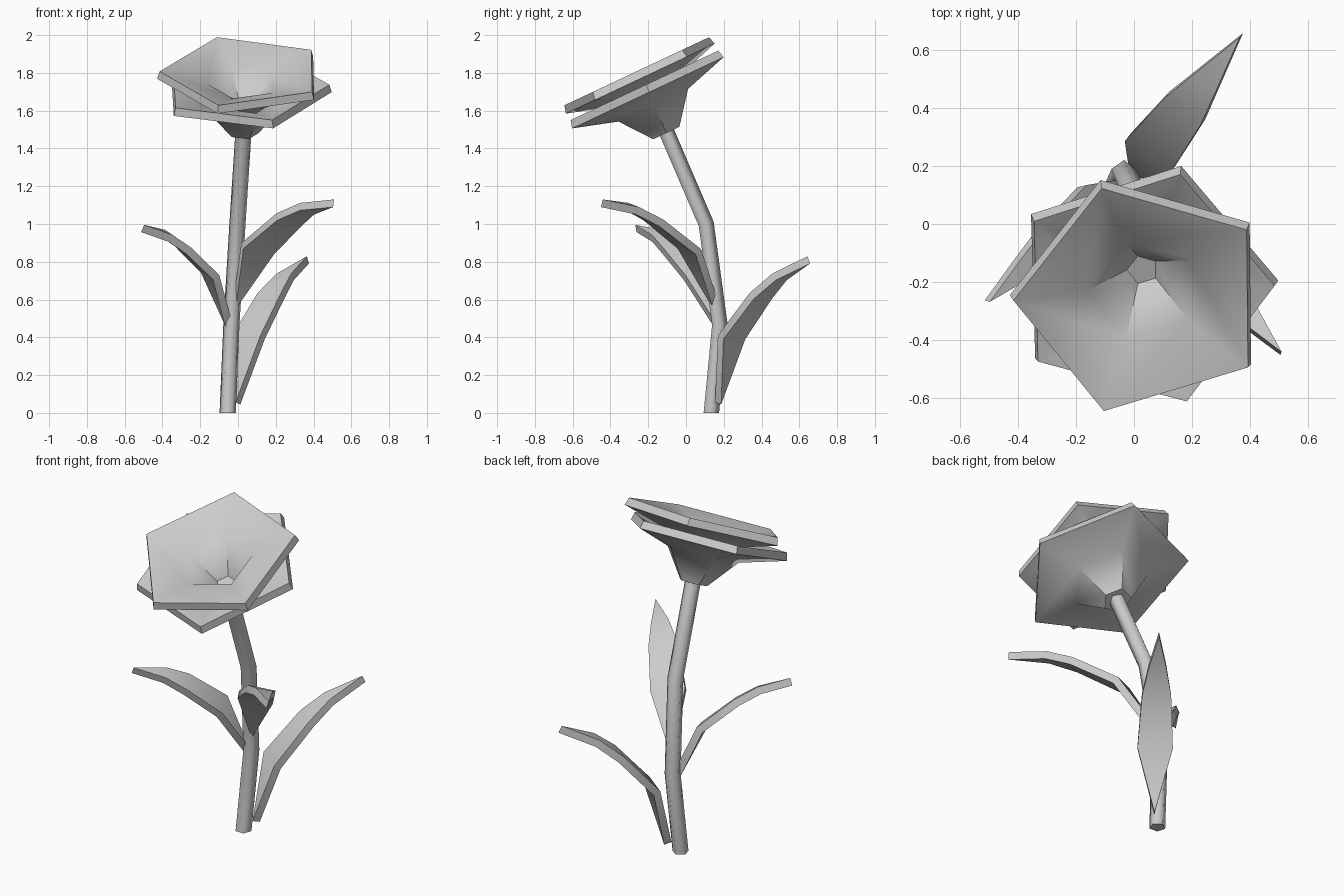
import bpy, math
from mathutils import Vector, Matrix

if "Cube" in bpy.data.objects:
    bpy.data.objects.remove(bpy.data.objects["Cube"])

grey = bpy.data.materials.new("light_grey")
grey.diffuse_color = (0.6, 0.6, 0.6, 1)
grey.use_nodes = True
grey.node_tree.nodes["Principled BSDF"].inputs["Base Color"].default_value = grey.diffuse_color


def add_part(name, verts, faces, thickness=0, offset=0, angle=35):
    mesh = bpy.data.meshes.new(name)
    mesh.from_pydata(verts, [], faces)
    mesh.materials.append(grey)
    obj = bpy.data.objects.new(name, mesh)
    bpy.context.collection.objects.link(obj)
    bpy.ops.object.select_all(action='DESELECT')
    obj.select_set(True)
    bpy.context.view_layer.objects.active = obj
    if thickness:
        mod = obj.modifiers.new("thickness", 'SOLIDIFY')
        mod.thickness, mod.offset = thickness, offset
        bpy.ops.object.modifier_apply(modifier=mod.name)
    bpy.ops.object.shade_smooth_by_angle(angle=math.radians(angle))
    return obj


def bridge(rings, n):
    """Outward quads between consecutive rings of n vertices."""
    return [(r * n + i, r * n + (i + 1) % n, (r + 1) * n + (i + 1) % n, (r + 1) * n + i)
            for r in range(rings - 1) for i in range(n)]


# Stem: five-sided tube along a bent path
path = [Vector(p) for p in ((-0.055, 0.13, 0), (-0.035, 0.175, 0.47),
                            (-0.003, 0.103, 1.0), (0.029, -0.108, 1.49))]
SIDES = 5
verts = []
for i, p in enumerate(path):
    along = (path[min(i + 1, 3)] - path[max(i - 1, 0)]).normalized()
    if i == 0:
        along = Vector((0, 0, 1))
    turn = Vector((0, 0, 1)).rotation_difference(along)
    for k in range(SIDES):
        a = math.tau * k / SIDES + 0.3
        verts.append(p + turn @ Vector((0.045 * math.cos(a), 0.045 * math.sin(a), 0)))
faces = bridge(4, SIDES) + [tuple(reversed(range(SIDES))), tuple(range(15, 20))]
add_part("stem", verts, faces, angle=75)

# Flower: two nested five-pointed funnels along a tilted axis
flower_frame = (Matrix.Translation((0.03, -0.10, 1.47))
                @ Matrix.Rotation(math.radians(25.2), 4, 'X'))


def petal_cup(name, start_deg, lift, size):
    verts = []
    for r, h in ((0.055, 0.05), (0.19, 0.215), (0.445, 0.29)):
        for k in range(5):
            a = math.radians(start_deg + 72 * k)
            verts.append(flower_frame @ Vector((r * size * math.cos(a),
                                                r * size * math.sin(a), h + lift)))
    # faces look into the cup, thickness grows outwards
    faces = [tuple(reversed(f)) for f in bridge(3, 5)] + [tuple(range(5))]
    return add_part(name, verts, faces, 0.045, -1, 40)


petal_cup("outer_petals", 1.5, 0, 1.02)
petal_cup("inner_petals", 36.5, 0.085, 1.0)

# Leaf outline: distance out, height, half width, from base to tip
OUTLINE = ((0, 0, 0), (0.09, 0.35, 0.095), (0.286, 0.57, 0.078),
           (0.41, 0.67, 0.048), (0.606, 0.76, 0))


def leaf(name, base, tip, droop_deg, roll_deg, scale):
    base, tip = Vector(base), Vector(tip)
    out = Vector((tip.x - base.x, tip.y - base.y, 0)).normalized()
    right = Vector((out.y, -out.x, 0))
    up = Vector((0, 0, 1))
    d, roll = math.radians(droop_deg), math.radians(roll_deg)
    pts = [(s * math.cos(d) + h * math.sin(d), h * math.cos(d) - s * math.sin(d), w)
           for s, h, w in OUTLINE]
    verts = []
    for i, (s, h, w) in enumerate(pts):
        centre = base + (out * s + up * h) * scale
        if w == 0:
            verts.append(centre)
            continue
        a, b = pts[i - 1], pts[i + 1]
        e = math.atan2(b[1] - a[1], b[0] - a[0])
        normal = up * math.cos(e) - out * math.sin(e)
        side = (right * math.cos(roll) + normal * math.sin(roll)) * w * scale
        verts += [centre - side, centre + side]
    faces = [(0, 2, 1), (1, 2, 4, 3), (3, 4, 6, 5), (5, 6, 7)]
    return add_part(name, verts, faces, 0.042, 0)


leaf("front_leaf", (-0.02, 0.16, 0.56), (0.51, -0.45, 1.12), 17, 14, 1.0)
leaf("left_leaf", (-0.05, 0.15, 0.47), (-0.51, -0.27, 1.0), 12, 22, 0.82)
leaf("back_leaf", (0.0, 0.17, 0.05), (0.37, 0.65, 0.81), 0, 0, 1.0)
